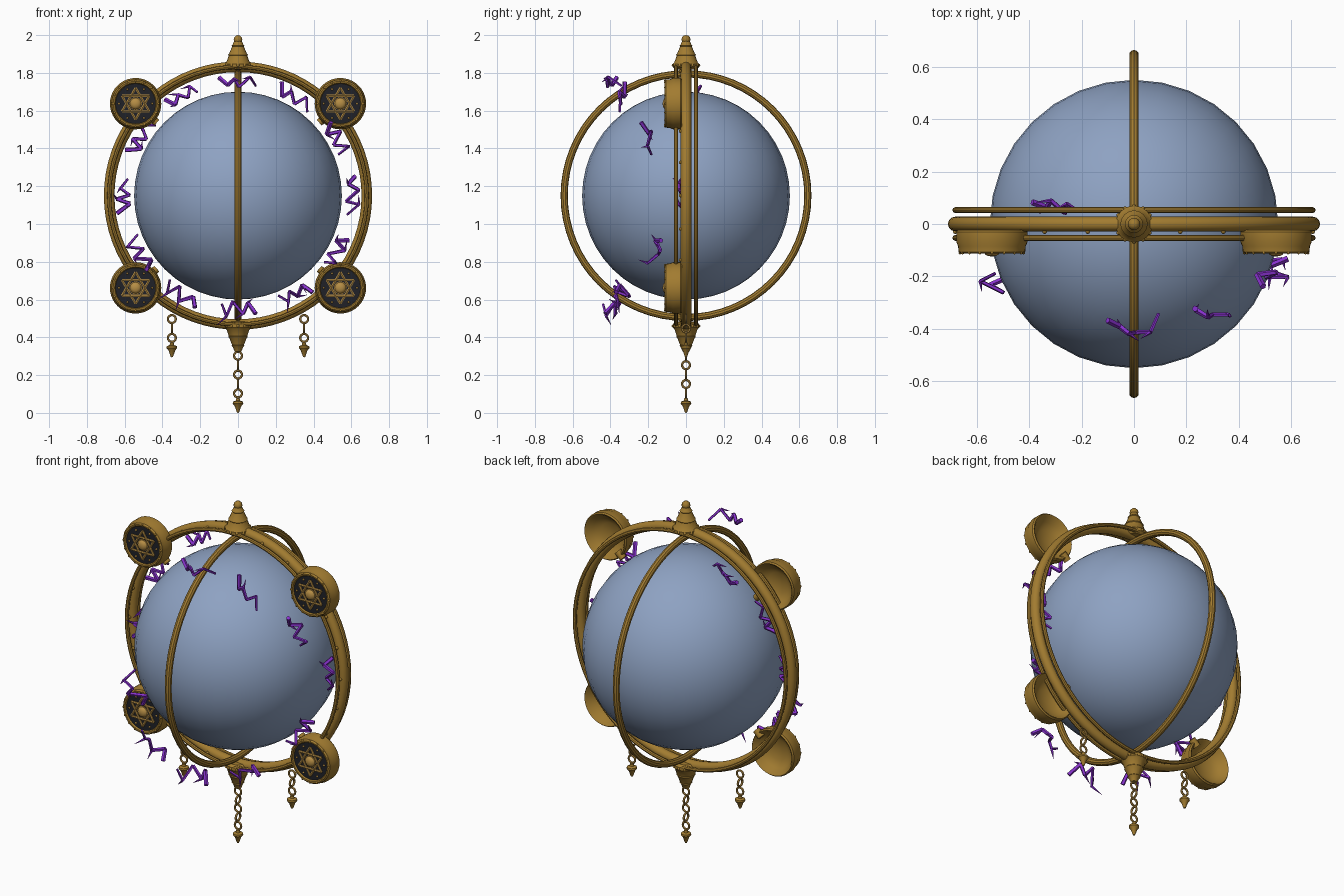
import bpy, bmesh, random
from math import sin, cos, pi, radians
from mathutils import Vector, Matrix

if "Cube" in bpy.data.objects:
    bpy.data.objects.remove(bpy.data.objects["Cube"])
random.seed(7)
MID = 1.15      # height of the globe centre
RING = 0.682    # radius of the main ring


def material(name, rgb):
    m = bpy.data.materials.new(name)
    m.use_nodes = True
    m.diffuse_color = (*rgb, 1)
    m.node_tree.nodes["Principled BSDF"].inputs["Base Color"].default_value = (*rgb, 1)
    return m


bronze = material("bronze", (0.36, 0.20, 0.03))
gold = material("gold", (0.47, 0.27, 0.06))
slate = material("slate blue", (0.27, 0.36, 0.54))
dark = material("dark enamel", (0.014, 0.015, 0.02))
purple = material("purple", (0.24, 0.03, 0.60))


def finish(name, bm, mat, matrix=Matrix(), smooth=True):
    bmesh.ops.recalc_face_normals(bm, faces=bm.faces)
    me = bpy.data.meshes.new(name)
    bm.to_mesh(me)
    bm.free()
    me.materials.append(mat)
    ob = bpy.data.objects.new(name, me)
    bpy.context.collection.objects.link(ob)
    ob.matrix_world = matrix
    if smooth:
        bpy.ops.object.select_all(action='DESELECT')
        ob.select_set(True)
        bpy.context.view_layer.objects.active = ob
        bpy.ops.object.shade_smooth_by_angle(angle=radians(35))
    return ob


def lathe(name, profile, mat, matrix=Matrix(), sides=32):
    """Spin (radius, height) points around z."""
    bm = bmesh.new()
    vs = [bm.verts.new((r, 0, h)) for r, h in profile]
    es = [bm.edges.new(p) for p in zip(vs, vs[1:])]
    bmesh.ops.spin(bm, geom=vs + es, cent=(0, 0, 0), axis=(0, 0, 1),
                   angle=2 * pi, steps=sides, use_duplicate=False)
    bmesh.ops.remove_doubles(bm, verts=bm.verts, dist=1e-5)
    return finish(name, bm, mat, matrix)


def torus(name, major, minor, mat, loc, axis, sides=64, tube=10):
    profile = [(major + minor * cos(2 * pi * i / tube), minor * sin(2 * pi * i / tube))
               for i in range(tube + 1)]
    turn = Vector((0, 0, 1)).rotation_difference(Vector(axis)).to_matrix().to_4x4()
    return lathe(name, profile, mat, Matrix.Translation(loc) @ turn, sides)


def beads(name, points, radius, mat):
    bm = bmesh.new()
    for p in points:
        bmesh.ops.create_uvsphere(bm, u_segments=10, v_segments=6, radius=radius,
                                  matrix=Matrix.Translation(p))
    return finish(name, bm, mat)


def rod(bm, a, b, r1, r2, sides=6):
    a, b = Vector(a), Vector(b)
    turn = Vector((0, 0, 1)).rotation_difference(b - a).to_matrix().to_4x4()
    bmesh.ops.create_cone(bm, cap_ends=True, segments=sides, radius1=r1, radius2=r2,
                          depth=(b - a).length, matrix=Matrix.Translation((a + b) / 2) @ turn)


def around(count, r, loc=(0, 0, 0), start=0):
    """Points on a circle facing the front."""
    return [Vector(loc) + Vector((r * sin(a), 0, r * cos(a)))
            for a in (start + 2 * pi * i / count for i in range(count))]


# Globe
bm = bmesh.new()
bmesh.ops.create_uvsphere(bm, u_segments=32, v_segments=24, radius=0.55,
                          matrix=Matrix.Translation((0, 0, MID)))
finish("globe", bm, slate)

# Rings
torus("main_ring", RING, 0.028, bronze, (0, 0, MID), (0, 1, 0), 72, 12)
for side, y in (("front", -0.053), ("back", 0.053)):
    torus(side + "_thin_ring", RING, 0.011, bronze, (0, y, MID), (0, 1, 0), 72, 8)
torus("cross_ring", 0.645, 0.019, bronze, (0, 0, MID), (1, 0, 0))
beads("ring_studs", around(24, RING, (0, -0.029, MID)), 0.009, bronze)

# Top and bottom finials
cone = [(0, 0.665), (0.055, 0.668), (0.07, 0.68), (0.07, 0.698), (0.062, 0.705),
        (0.049, 0.742), (0.052, 0.746), (0.047, 0.752), (0.031, 0.79), (0.034, 0.794),
        (0.028, 0.8), (0.018, 0.825), (0, 0.828)]
for name, sign in (("top", 1), ("bottom", -1)):
    at = Matrix.Translation((0, 0, MID)) @ Matrix.Diagonal((1, 1, sign, 1))
    lathe(name + "_finial", [(r, h) for r, h in cone], bronze, at, 16)
    beads(name + "_finial_beads",
          [(0.068 * cos(i * pi / 6), 0.068 * sin(i * pi / 6), MID + sign * 0.69)
           for i in range(12)], 0.008, bronze)
beads("top_ball", [(0, 0, 1.976)], 0.024, bronze)


# Hanging chains with pointed drops
def chain(name, x, top, links):
    for i in range(links):
        axis = (1, 0, 0) if i % 2 else (0, 1, 0)
        torus(f"{name}_link_{i + 1}", 0.021, 0.006, gold, (x, 0, top - 0.05 * i), axis, 16, 6)
    end = top - 0.05 * links
    drop = [(0, 0.026), (0.01, 0.024), (0.012, 0.012), (0.027, 0.006), (0.028, -0.004),
            (0.018, -0.016), (0.006, -0.05), (0, -0.053)]
    lathe(name + "_drop", drop, bronze, Matrix.Translation((x, 0, end)), 12)


chain("middle_chain", 0, 0.303, 5)
for side, x in (("left", 0.35), ("right", -0.35)):
    chain(side + "_chain", x, 0.497, 3)

# Four star medallions, hollow behind, clamped to the ring
case = [(0, 0.085), (0.06, 0.078), (0.1, 0.058), (0.122, 0.026), (0.13, 0.022),
        (0.136, 0.03), (0.136, 0.068), (0.129, 0.085), (0.127, 0.106), (0.119, 0.113),
        (0.111, 0.112), (0.104, 0.1), (0, 0.1)]
dome = [(0.034, 0.1), (0.034, 0.107), (0.03, 0.108), (0.026, 0.116), (0.015, 0.122), (0, 0.124)]
face_front = Matrix.Rotation(pi / 2, 4, 'X')
for sx in (1, -1):
    for level, z in (("upper", 1.637), ("lower", 0.662)):
        name = f"{level}_{'left' if sx > 0 else 'right'}_medallion"
        centre = Vector((sx * 0.542, 0, z))
        at = Matrix.Translation(centre) @ face_front
        lathe(name + "_case", case, bronze, at, 40)
        lathe(name + "_field", [(0, 0.104), (0.107, 0.104), (0.107, 0.1)], dark, at, 40)
        lathe(name + "_boss", dome, gold, at, 16)
        bm = bmesh.new()
        for start in (0, pi):
            tri = around(3, 0.084, centre + Vector((0, -0.106, 0)), start)
            for i in range(3):
                rod(bm, tri[i], tri[i - 1], 0.0065, 0.0065)
        finish(name + "_star", bm, gold)
        beads(name + "_field_studs",
              around(6, 0.088, centre + Vector((0, -0.105, 0)), pi / 6), 0.006, gold)
        beads(name + "_rim_studs", around(16, 0.121, centre + Vector((0, -0.11, 0))), 0.006, bronze)
        # Clamp reaching in from the ring
        out = (centre - Vector((0, 0, MID))).normalized()
        bm = bmesh.new()
        base = Vector((0, -0.035, MID))
        rod(bm, base + out * 0.578, base + out * 0.625, 0.02, 0.022, 12)
        finish(name + "_clamp", bm, bronze)

# Jagged bolts circling the globe, clockwise from the top
depths = (-0.38, -0.33, -0.2, -0.03, -0.17, -0.34, -0.4, -0.345, -0.22, -0.05, 0, 0.05)
for i, y in enumerate(depths):
    a = 2 * pi * i / len(depths)
    out = Vector((sin(a), 0, cos(a)))
    along = Vector((cos(a), 0, -sin(a)))
    centre = Vector((0, y, MID)) + out * 0.602
    pts = []
    for k in range(6):
        swing = 0.03 * (-1) ** k * random.uniform(0.5, 1.4)
        step = (k - 2.5) * 0.036 + random.uniform(-0.015, 0.015)
        depth = random.uniform(-0.042, 0.042)
        pts.append(centre + along * step + out * swing + Vector((0, depth, 0)))
    bm = bmesh.new()
    for k in range(5):
        rod(bm, pts[k], pts[k + 1], 0.0125 - 0.0012 * k, 0.0113 - 0.0012 * k, 5)
    for k in (1, 2, 4):
        spike = out * random.uniform(-0.02, 0.05) + along * random.uniform(-0.05, 0.05)
        rod(bm, pts[k], pts[k] + spike + Vector((0, random.uniform(-0.05, 0.03), 0)), 0.008, 0.001, 5)
    finish(f"jagged_bolt_{i + 1}", bm, purple, smooth=False)
